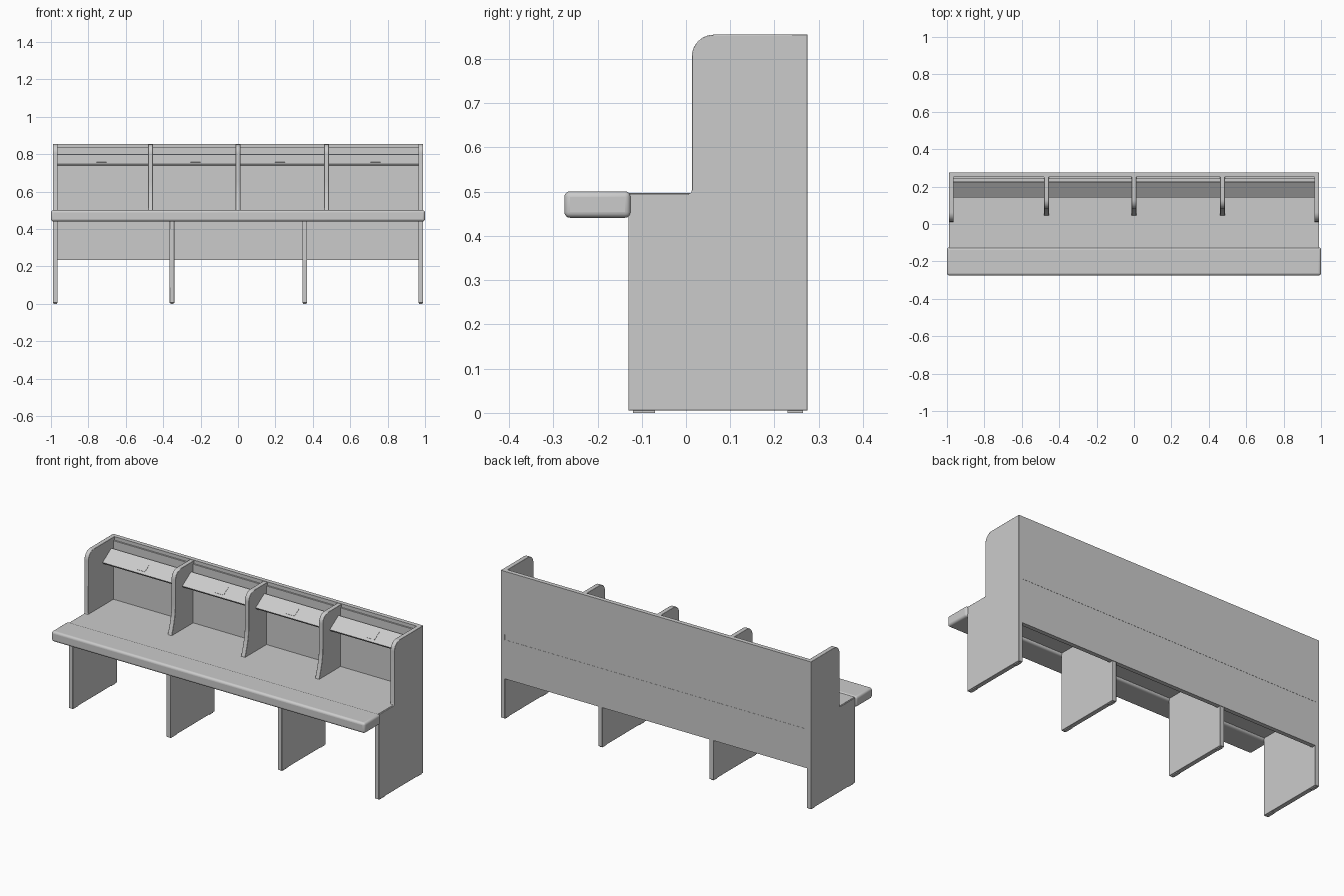
import bpy, bmesh, math
from mathutils import Vector

if "Cube" in bpy.data.objects:
    bpy.data.objects.remove(bpy.data.objects["Cube"])


def finish(name, bm, bevel=0.0, segments=3):
    bmesh.ops.recalc_face_normals(bm, faces=bm.faces)
    me = bpy.data.meshes.new(name)
    bm.to_mesh(me)
    bm.free()
    ob = bpy.data.objects.new(name, me)
    bpy.context.collection.objects.link(ob)
    if bevel:
        mod = ob.modifiers.new("Soft edges", 'BEVEL')
        mod.width = bevel
        mod.segments = segments
        mod.limit_method = 'ANGLE'
        mod.angle_limit = math.radians(40)
    bpy.ops.object.select_all(action='DESELECT')
    ob.select_set(True)
    bpy.context.view_layer.objects.active = ob
    bpy.ops.object.shade_smooth_by_angle(angle=math.radians(35))
    return ob


def slab(name, profile, x0, x1, bevel=0.0, segments=3):
    """Extrude a (y, z) outline from x0 to x1."""
    bm = bmesh.new()
    face = bm.faces.new([bm.verts.new((x0, y, z)) for y, z in profile])
    ext = bmesh.ops.extrude_face_region(bm, geom=[face])
    moved = [v for v in ext["geom"] if isinstance(v, bmesh.types.BMVert)]
    bmesh.ops.translate(bm, verts=moved, vec=(x1 - x0, 0, 0))
    return finish(name, bm, bevel, segments)


def rect(y0, y1, z0, z1):
    return [(y0, z0), (y1, z0), (y1, z1), (y0, z1)]


def arc(cy, cz, r, a0, a1, n=10):
    return [(cy + r * math.cos(math.radians(a0 + (a1 - a0) * i / n)),
             cz + r * math.sin(math.radians(a0 + (a1 - a0) * i / n)))
            for i in range(n + 1)]


def box(name, x0, x1, y0, y1, z0, z1, bevel=0.0, segments=3):
    return slab(name, rect(y0, y1, z0, z1), x0, x1, bevel, segments)


BACK, FRONT, TOP = 0.275, -0.13, 0.855

# Seat board and thick front nosing
box("seat_board", -0.985, 0.985, FRONT - 0.01, BACK - 0.001, 0.455, 0.497)
box("seat_nosing", -1.0, 1.0, -0.275, -0.125, 0.441, 0.501, 0.013, 4)

# Back boards above and below the seat, with a thin inner lining
box("upper_back", -0.985, 0.985, 0.25, BACK, 0.49, TOP)
box("lower_back", -0.985, 0.985, 0.25, BACK, 0.235, 0.46)
box("back_lining", -0.965, 0.965, 0.241, 0.252, 0.49, 0.835)

# End panels: leg and armrest in one outline
end_profile = ([(BACK, 0.005), (BACK, TOP)] + arc(0.063, TOP - 0.05, 0.05, 90, 180)
               + arc(0.005, 0.503, 0.008, 0, -90, 4) + [(FRONT, 0.495), (FRONT, 0.005)])
for side, x0 in (("left", -0.99), ("right", 0.964)):
    slab(f"{side}_end_panel", end_profile, x0, x0 + 0.026, 0.002, 2)

# Inner legs under the seat
for i, x in enumerate((-0.353, 0.357)):
    box(f"inner_leg_{i + 1}", x - 0.013, x + 0.013, FRONT, BACK - 0.003, 0.005, 0.46, 0.002, 2)

# Glides beneath every leg
for i, x in enumerate((-0.977, -0.353, 0.357, 0.977)):
    box(f"front_glide_{i + 1}", x - 0.009, x + 0.009, -0.12, -0.07, 0.0, 0.007)
    box(f"rear_glide_{i + 1}", x - 0.009, x + 0.009, 0.23, 0.265, 0.0, 0.007)

# Dividers flaring forward toward the seat
divider_profile = ([(0.252, 0.494), (0.252, TOP - 0.002)]
                   + arc(0.13, TOP - 0.052, 0.05, 90, 180)
                   + [(0.08 - 0.035 * (1 - math.cos(t * math.pi / 2)), 0.66 - 0.166 * t)
                      for t in [k / 8 for k in range(9)]])
divider_x = (-0.468, 0.0, 0.473)
for i, x in enumerate(divider_x):
    slab(f"divider_{i + 1}", divider_profile, x - 0.013, x + 0.013, 0.002, 2)

# Sloping book rests with a small plain plate on each
low, high = Vector((0.142, 0.747)), Vector((0.222, 0.799))
along = (high - low).normalized()
normal = Vector((-along.y, along.x))


def sloped(a, b, bottom, top):
    return [tuple(low + along * s + normal * h)
            for s, h in ((a, bottom), (b, bottom), (b, top), (a, top))]


length = (high - low).length
bounds = (-0.977,) + divider_x + (0.977,)
for i, px in enumerate((-0.73, -0.228, 0.225, 0.736)):
    slab(f"book_rest_{i + 1}", sloped(0, length, -0.012, 0), bounds[i] + 0.01, bounds[i + 1] - 0.01)
    slab(f"rest_plate_{i + 1}", sloped(0.017, 0.068, -0.002, 0.0015), px - 0.027, px + 0.027)
